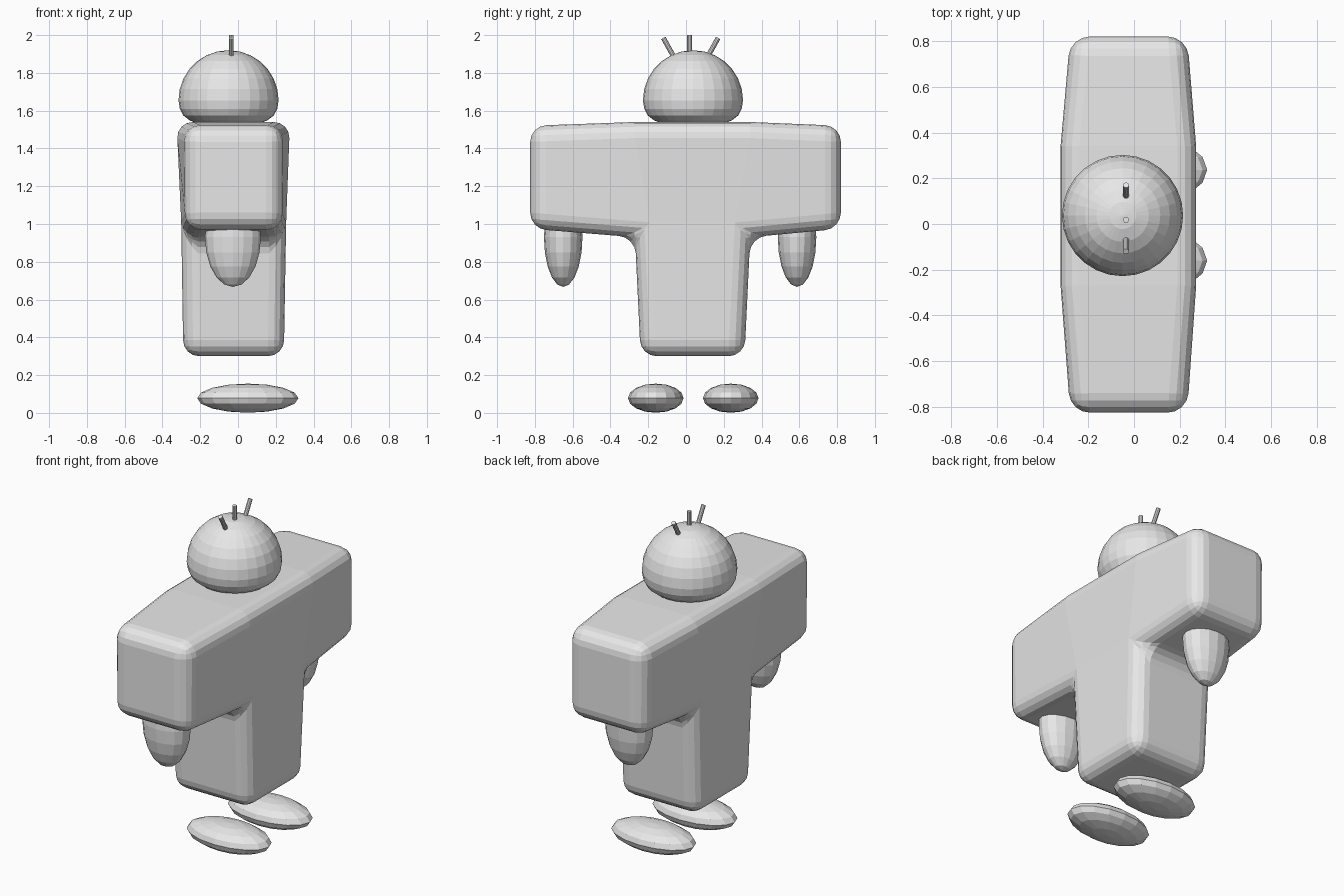
import bpy, bmesh, math
from mathutils import Vector

if "Cube" in bpy.data.objects:
    bpy.data.objects.remove(bpy.data.objects["Cube"])

grey = bpy.data.materials.new("light grey")
grey.diffuse_color = (0.8, 0.8, 0.8, 1)
grey.use_nodes = True
grey.node_tree.nodes["Principled BSDF"].inputs["Base Color"].default_value = grey.diffuse_color


def make(name, bm):
    bmesh.ops.recalc_face_normals(bm, faces=bm.faces)
    me = bpy.data.meshes.new(name)
    bm.to_mesh(me)
    bm.free()
    me.materials.append(grey)
    ob = bpy.data.objects.new(name, me)
    bpy.context.collection.objects.link(ob)
    return ob


def ellipsoid(name, centre, radii, seg, rings):
    bm = bmesh.new()
    bmesh.ops.create_uvsphere(bm, u_segments=seg, v_segments=rings, radius=1)
    bmesh.ops.scale(bm, vec=radii, verts=bm.verts)
    bmesh.ops.translate(bm, vec=centre, verts=bm.verts)
    return make(name, bm)


def rod(name, a, b, r):
    a, b = Vector(a), Vector(b)
    bm = bmesh.new()
    bmesh.ops.create_cone(bm, cap_ends=True, segments=10, radius1=r, radius2=r, depth=(b - a).length)
    ob = make(name, bm)
    ob.location = (a + b) / 2
    ob.rotation_euler = (b - a).to_track_quat('Z', 'Y').to_euler()
    return ob


# Torso: centre block, with arms and lower body pulled out of it
bm = bmesh.new()


def quad(points):
    return [bm.verts.new(p) for p in points]


def side(y, x0t, x1t, x0b, x1b, zb, zt):
    return quad([(x0b, y, zb), (x1b, y, zb), (x1t, y, zt), (x0t, y, zt)])


left = side(-0.27, -0.325, 0.275, -0.297, 0.252, 0.93, 1.54)
right = side(0.34, -0.325, 0.275, -0.297, 0.252, 0.93, 1.54)
left_end = side(-0.825, -0.278, 0.232, -0.278, 0.232, 0.975, 1.52)
right_end = side(0.82, -0.278, 0.232, -0.278, 0.232, 0.975, 1.52)
base = quad([(-0.29, -0.24, 0.3), (0.243, -0.24, 0.3), (0.243, 0.31, 0.3), (-0.29, 0.31, 0.3)])
bottom_ring = [left[0], left[1], right[1], right[0]]


def bridge(a, b, skip=()):
    for i in range(4):
        if i not in skip:
            j = (i + 1) % 4
            bm.faces.new((a[i], a[j], b[j], b[i]))


bridge(left, right, skip=(0,))
bridge(left, left_end)
bridge(right, right_end)
bridge(bottom_ring, base)
for cap in (left_end, right_end, base):
    bm.faces.new(cap)
torso = make("torso", bm)
bevel = torso.modifiers.new("rounded edges", 'BEVEL')
bevel.width = 0.085
bevel.segments = 4
bevel.limit_method = 'ANGLE'
bevel.angle_limit = math.radians(40)

# Head: dome with a flattened, rounded underside, turned around z
profile = [(0, 1.535), (0.17, 1.535), (0.205, 1.548), (0.24, 1.575), (0.258, 1.61)]
profile += [(0.265 * math.cos(t), 1.655 + 0.265 * math.sin(t))
            for t in (math.radians(90 * i / 7) for i in range(8))]
profile[-1] = (0, 1.92)
bm = bmesh.new()
vs = [bm.verts.new((r, 0, z)) for r, z in profile]
es = [bm.edges.new(p) for p in zip(vs, vs[1:])]
bmesh.ops.spin(bm, geom=vs + es, axis=(0, 0, 1), cent=(0, 0, 0), steps=28, angle=2 * math.pi)
bmesh.ops.remove_doubles(bm, verts=bm.verts, dist=0.0005)
head = make("head", bm)
head.location = (-0.05, 0.037, 0)

# Three hair rods
for i, (y0, y1, z0, z1) in enumerate([(-0.07, -0.12, 1.895, 1.985), (0.018, 0.018, 1.88, 2.0),
                                      (0.12, 0.17, 1.895, 1.985)]):
    rod(f"hair_rod_{i}", (-0.035, y0, z0), (-0.035, y1, z1), 0.013)

# Hands and feet
for s, hy, fy in (("left", -0.65, -0.16), ("right", 0.588, 0.237)):
    ellipsoid(f"{s}_hand", (-0.027, hy, 0.93), (0.148, 0.102, 0.263), 16, 10)
    ellipsoid(f"{s}_foot", (0.052, fy, 0.078), (0.268, 0.147, 0.077), 16, 8)
